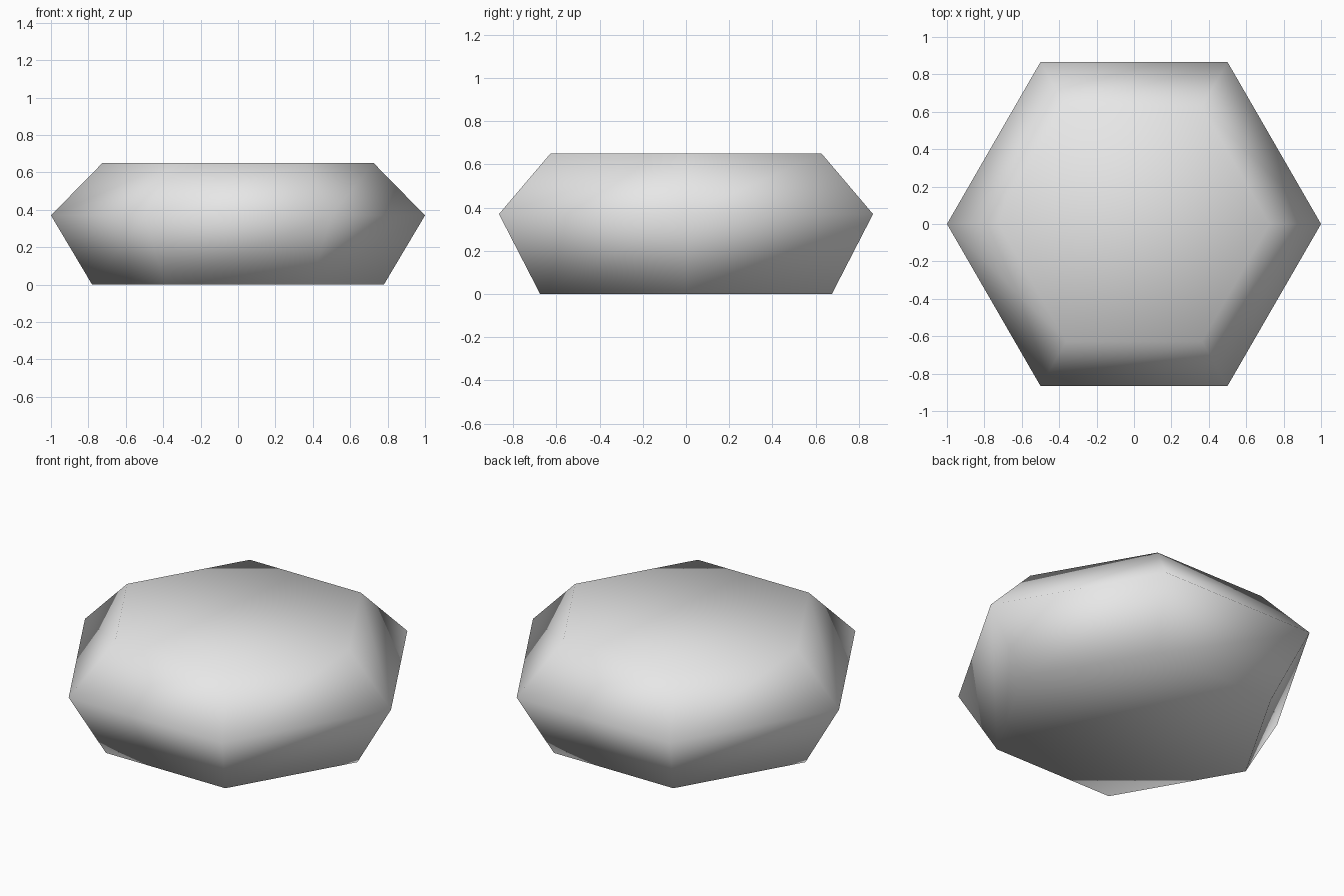
import bpy
import bmesh
from math import cos, sin, pi

cube = bpy.data.objects.get("Cube")
if cube:
    bpy.data.objects.remove(cube, do_unlink=True)

# Plain stone colour
grey = bpy.data.materials.new("light_grey")
grey.use_nodes = True
colour = (0.8, 0.8, 0.8, 1)
grey.diffuse_color = colour
grey.node_tree.nodes["Principled BSDF"].inputs["Base Color"].default_value = colour

# Hexagonal stone: radius and height of base, girdle and top
SIDES = 6
PROFILE = [(0.78, 0), (1, 0.37), (0.725, 0.65)]

bm = bmesh.new()
rings = [
    [bm.verts.new((r * cos(2 * pi * i / SIDES), r * sin(2 * pi * i / SIDES), z))
     for i in range(SIDES)]
    for r, z in PROFILE
]

# Sloping sides
for low, high in zip(rings, rings[1:]):
    for i in range(SIDES):
        j = (i + 1) % SIDES
        bm.faces.new((low[i], low[j], high[j], high[i]))

# Flat base and top
bm.faces.new(rings[0][::-1])
bm.faces.new(rings[-1])

# Soft shading across every edge
for face in bm.faces:
    face.smooth = True

mesh = bpy.data.meshes.new("hexagonal_stone")
bm.to_mesh(mesh)
bm.free()
mesh.materials.append(grey)
stone = bpy.data.objects.new("hexagonal_stone", mesh)
bpy.context.collection.objects.link(stone)
